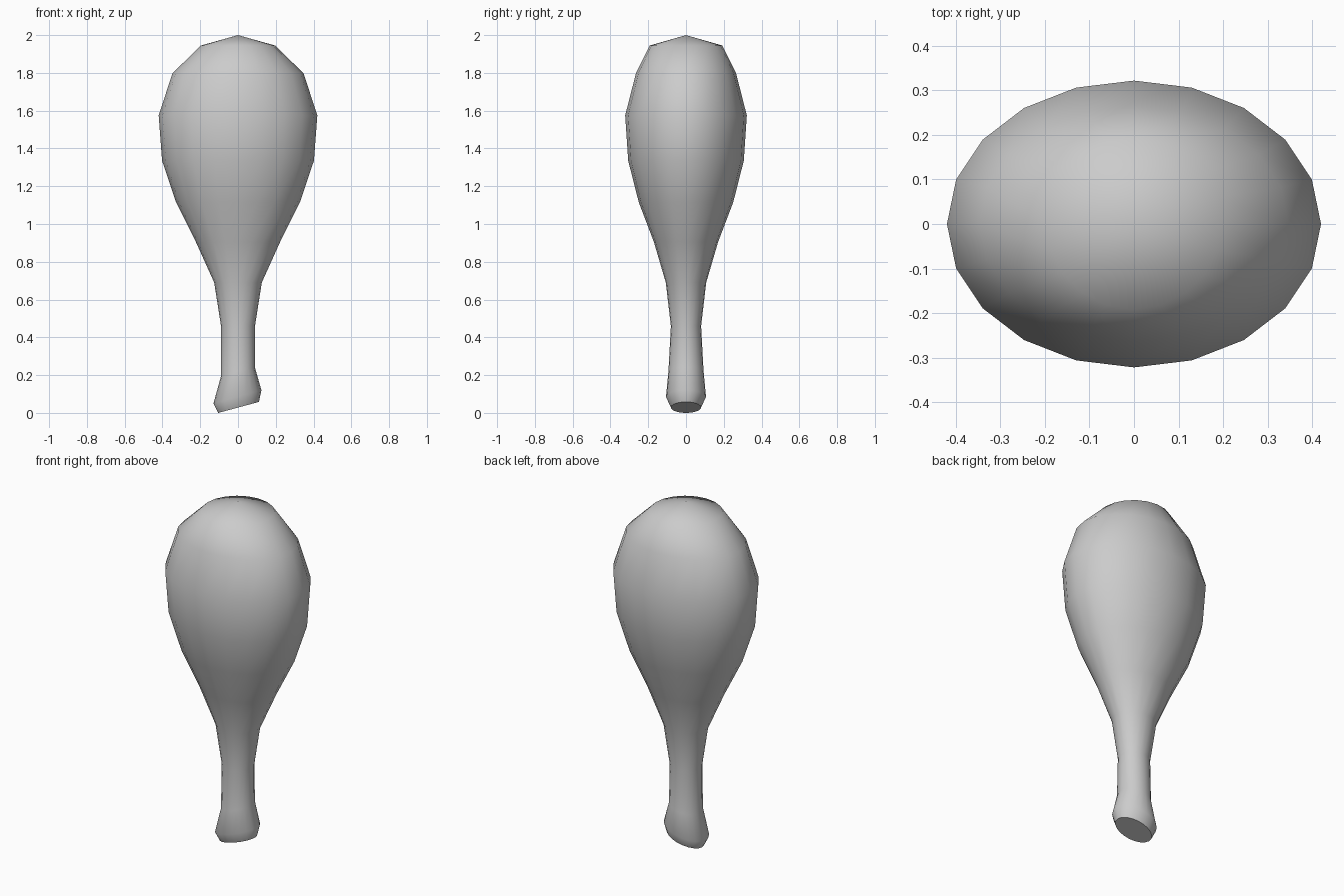
import bpy, bmesh, math

if "Cube" in bpy.data.objects:
    bpy.data.objects.remove(bpy.data.objects["Cube"])

SIDES = 20

# Cross-sections from base to crown: centre x, centre z, x radius, y radius, tilt (dz/dx)
RINGS = [
    (0.003, 0.029, 0.108, 0.080, 0.27),
    (-0.003, 0.085, 0.127, 0.106, 0.28),
    (0.0, 0.220, 0.089, 0.093, 0.25),
    (0.0, 0.460, 0.090, 0.080, 0.0),
    (0.0, 0.690, 0.126, 0.107, 0.0),
    (0.0, 0.905, 0.223, 0.170, 0.0),
    (0.0, 1.115, 0.328, 0.250, 0.0),
    (0.0, 1.335, 0.402, 0.306, 0.0),
    (0.0, 1.575, 0.420, 0.322, 0.0),
    (0.0, 1.798, 0.347, 0.265, 0.0),
    (0.0, 1.945, 0.196, 0.192, 0.0),
]


def ring(bm, cx, cz, rx, ry, tilt):
    verts = []
    for i in range(SIDES):
        a = 2 * math.pi * i / SIDES
        dx = rx * math.cos(a)
        verts.append(bm.verts.new((cx + dx, ry * math.sin(a), cz + tilt * dx)))
    return verts


bm = bmesh.new()
loops = [ring(bm, *r) for r in RINGS]

# Lofted sides
for lower, upper in zip(loops, loops[1:]):
    for i in range(SIDES):
        j = (i + 1) % SIDES
        bm.faces.new((lower[i], lower[j], upper[j], upper[i]))

# Slanted flat base and low conical crown
bm.faces.new(loops[0][::-1])
tip = bm.verts.new((0, 0, 2.0))
for i in range(SIDES):
    bm.faces.new((loops[-1][i], loops[-1][(i + 1) % SIDES], tip))

bmesh.ops.recalc_face_normals(bm, faces=bm.faces)
mesh = bpy.data.meshes.new("drumstick_club")
bm.to_mesh(mesh)
bm.free()

obj = bpy.data.objects.new("drumstick_club", mesh)
bpy.context.collection.objects.link(obj)
bpy.context.view_layer.objects.active = obj
obj.select_set(True)
bpy.ops.object.shade_smooth_by_angle(angle=math.radians(50))
